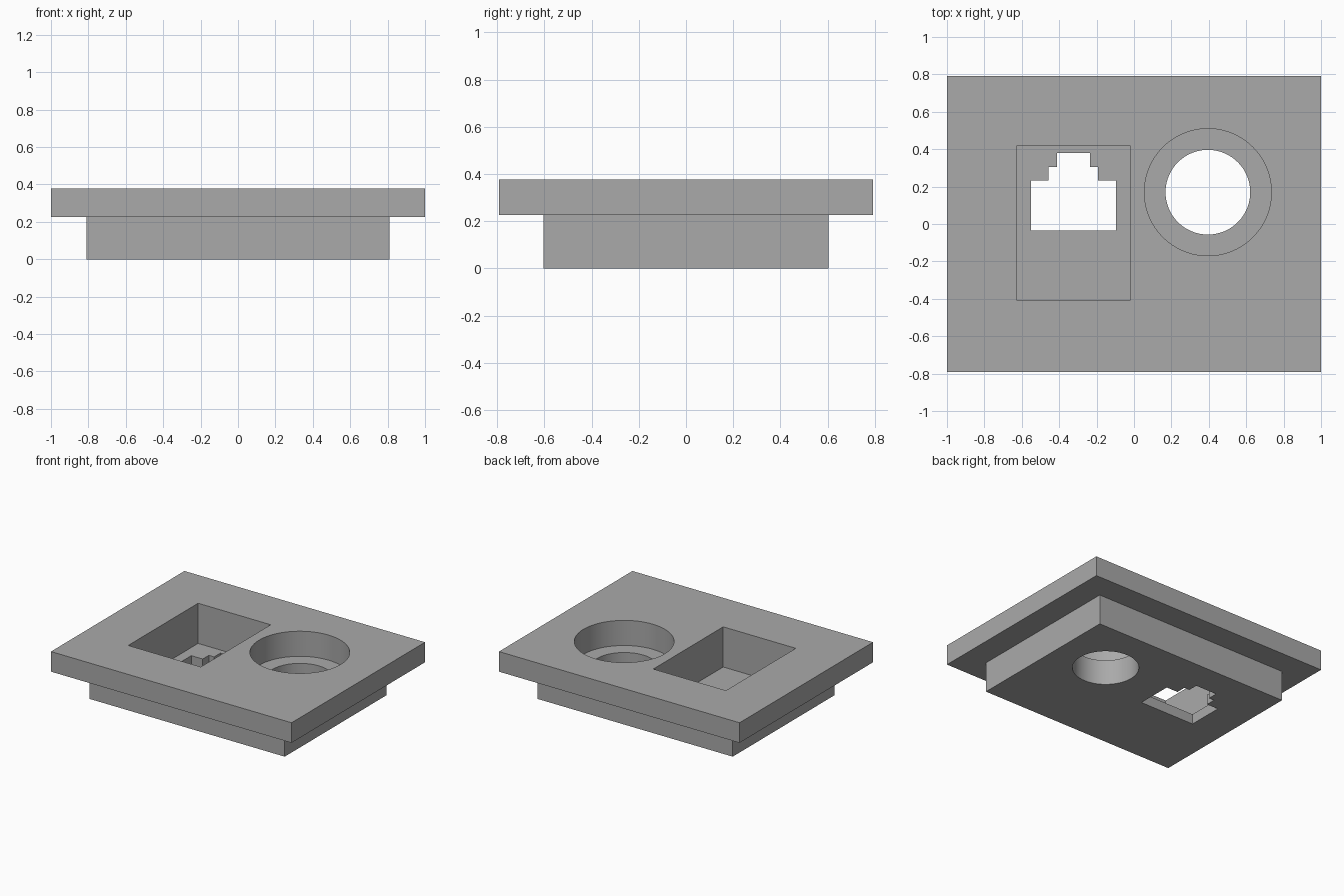
import bpy
import bmesh
import math

cube = bpy.data.objects.get("Cube")
if cube:
    bpy.data.objects.remove(cube, do_unlink=True)

MM = 2 / 53                      # the plate is 53 mm wide
TOP, STEP, FLOOR, LEDGE = 10 * MM, 6 * MM, 2 * MM, 5 * MM
CLEAR = 0.1                      # cutter overshoot
JACK_X, ROUND_X, ROUND_Y = -0.324, 0.395, 0.17

grey = bpy.data.materials.new("plain_grey")
grey.use_nodes = True
colour = (0.4, 0.4, 0.4, 1)
grey.diffuse_color = colour
grey.node_tree.nodes["Principled BSDF"].inputs["Base Color"].default_value = colour


def prism(name, outline, z0, z1):
    """Extrude a counter-clockwise outline from z0 to z1."""
    bm = bmesh.new()
    face = bm.faces.new([bm.verts.new((x, y, z0)) for x, y in outline])
    extruded = bmesh.ops.extrude_face_region(bm, geom=[face])["geom"]
    for v in extruded:
        if isinstance(v, bmesh.types.BMVert):
            v.co.z = z1
    bmesh.ops.recalc_face_normals(bm, faces=bm.faces)
    mesh = bpy.data.meshes.new(name)
    bm.to_mesh(mesh)
    bm.free()
    mesh.materials.append(grey)
    obj = bpy.data.objects.new(name, mesh)
    bpy.context.collection.objects.link(obj)
    return obj


def rect(x0, x1, y0, y1):
    return [(x0, y0), (x1, y0), (x1, y1), (x0, y1)]


def circle(x, y, r, n=96):
    return [(x + r * math.cos(math.tau * i / n), y + r * math.sin(math.tau * i / n))
            for i in range(n)]


def combine(target, tool, operation):
    """Apply a boolean and discard the tool."""
    tool.hide_render = True
    mod = target.modifiers.new(operation.lower(), "BOOLEAN")
    mod.operation, mod.object, mod.solver = operation, tool, "EXACT"
    bpy.context.view_layer.objects.active = target
    bpy.ops.object.modifier_apply(modifier=mod.name)
    bpy.data.objects.remove(tool, do_unlink=True)


# Wide cover plate on a smaller mounting block
plate = prism("socket_plate", rect(-1, 1, -21 * MM, 21 * MM), STEP, TOP)
block = prism("mounting_block", rect(-21.5 * MM, 21.5 * MM, -16 * MM, 16 * MM),
              0, STEP + 2 * MM)
combine(plate, block, "UNION")

# Rectangular pocket and the stepped jack opening in its floor
combine(plate, prism("jack_pocket", rect(JACK_X - 8 * MM, JACK_X + 8 * MM, -0.41, 0.42),
                     FLOOR, TOP + CLEAR), "DIFFERENCE")
half = [(0.227, -0.036), (0.227, 0.232), (0.132, 0.232),
        (0.132, 0.305), (0.088, 0.305), (0.088, 0.38)]
jack = [(JACK_X + x, y) for x, y in half] + [(JACK_X - x, y) for x, y in reversed(half)]
combine(plate, prism("jack_opening", jack, -CLEAR, FLOOR + CLEAR), "DIFFERENCE")

# Round counterbore and its through hole
combine(plate, prism("round_pocket", circle(ROUND_X, ROUND_Y, 9 * MM),
                     LEDGE, TOP + CLEAR), "DIFFERENCE")
combine(plate, prism("round_hole", circle(ROUND_X, ROUND_Y, 6 * MM),
                     -CLEAR, LEDGE + CLEAR), "DIFFERENCE")

# Smooth bores with crisp edges
plate.select_set(True)
bpy.context.view_layer.objects.active = plate
bpy.ops.object.shade_smooth_by_angle(angle=math.radians(30))
